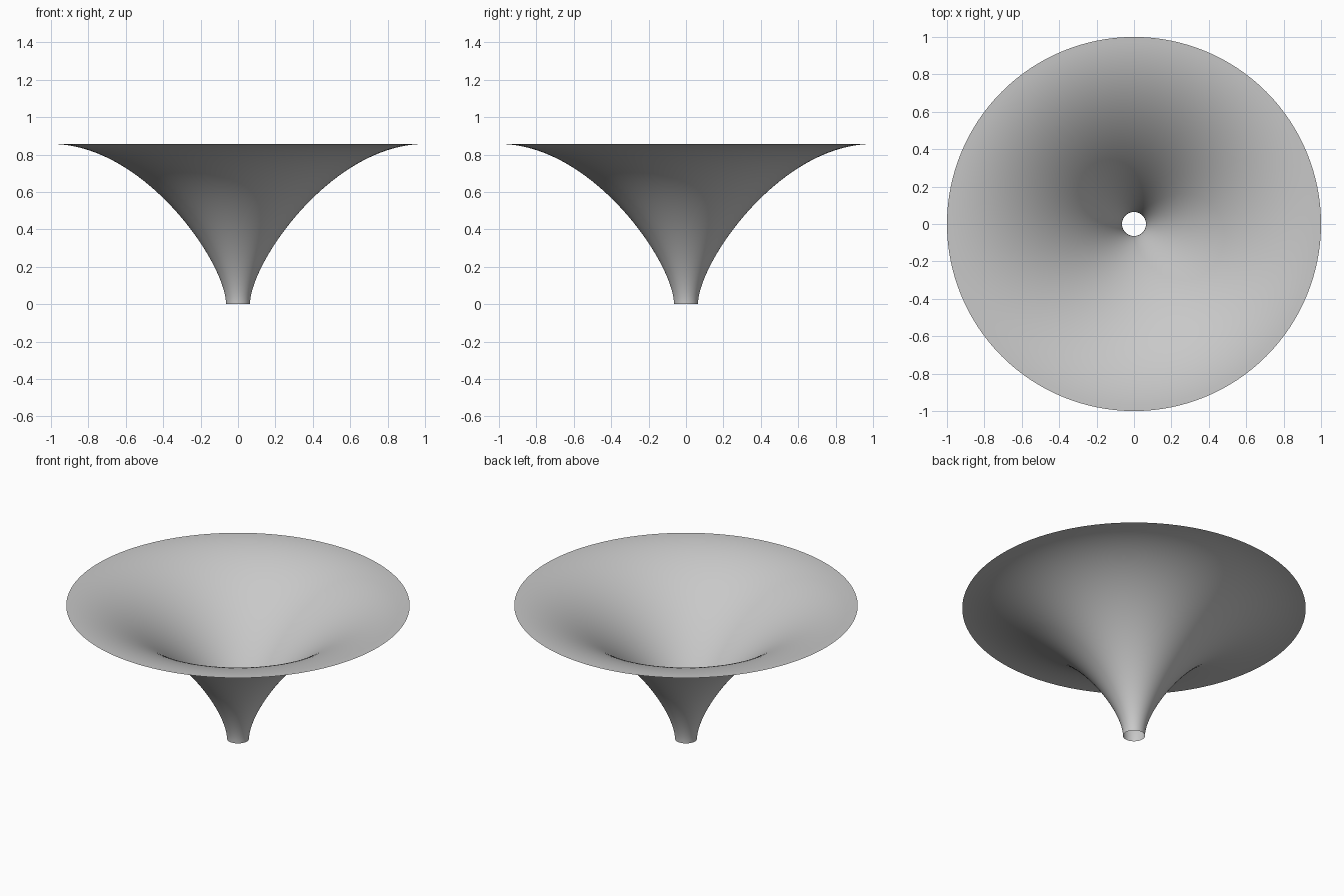
import bpy
import bmesh
import math
from mathutils import Vector
from mathutils.geometry import interpolate_bezier

cube = bpy.data.objects.get("Cube")
if cube:
    bpy.data.objects.remove(cube, do_unlink=True)

NECK_RADIUS, RIM_RADIUS, HEIGHT = 0.064, 1.0, 0.857
RINGS, SIDES = 48, 128

# Flared profile: vertical at the neck, level at the rim
profile = interpolate_bezier(
    Vector((NECK_RADIUS, 0, 0)),
    Vector((NECK_RADIUS, 0, 0.22)),
    Vector((0.5, 0, HEIGHT)),
    Vector((RIM_RADIUS, 0, HEIGHT)),
    RINGS + 1,
)

# Spin the profile into an open, single-walled funnel
bm = bmesh.new()
verts = [bm.verts.new(p) for p in profile]
edges = [bm.edges.new(pair) for pair in zip(verts, verts[1:])]
bmesh.ops.spin(bm, geom=verts + edges, cent=(0, 0, 0), axis=(0, 0, 1),
               angle=math.tau, steps=SIDES)
bmesh.ops.remove_doubles(bm, verts=bm.verts[:], dist=0.0005)

# Normals face up, into the bowl
bm.normal_update()
down = [f for f in bm.faces if f.normal.z < 0]
bmesh.ops.reverse_faces(bm, faces=down)
for face in bm.faces:
    face.smooth = True

mesh = bpy.data.meshes.new("funnel")
bm.to_mesh(mesh)
bm.free()
funnel = bpy.data.objects.new("funnel", mesh)
bpy.context.collection.objects.link(funnel)

# Plain grey surface
grey = bpy.data.materials.new("light_grey")
grey.use_nodes = True
colour = (0.58, 0.58, 0.58, 1)
grey.diffuse_color = colour
for node in grey.node_tree.nodes:
    if node.type == 'BSDF_PRINCIPLED':
        node.inputs["Base Color"].default_value = colour
mesh.materials.append(grey)
